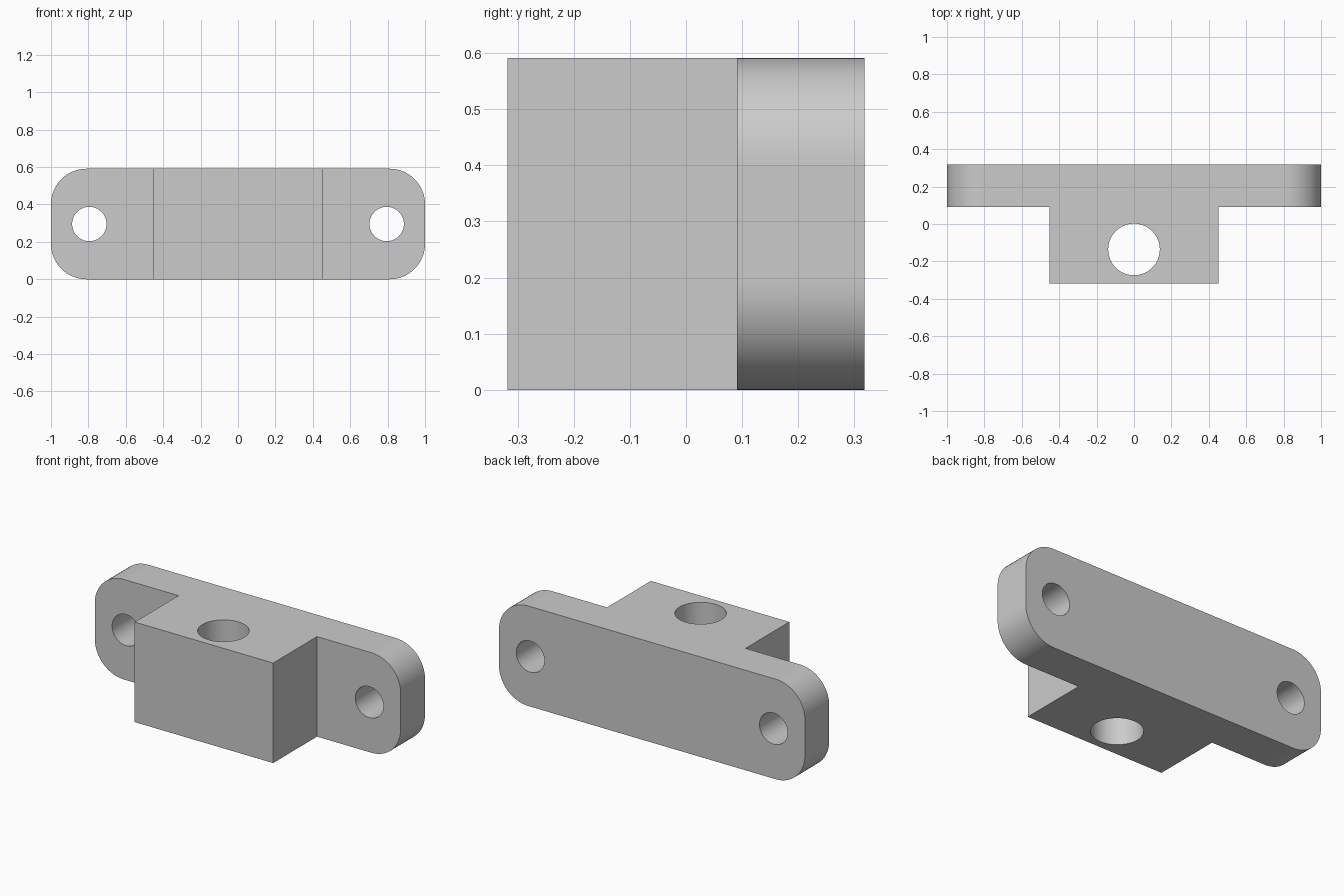
import bpy
import bmesh
from math import radians
from mathutils import Matrix, Vector

cube = bpy.data.objects.get("Cube")
if cube:
    bpy.data.objects.remove(cube, do_unlink=True)

HEIGHT = 0.591
BACK, STEP = 0.318, 0.091
BLOCK_X = 0.4525
CORNER = 0.19
GREY = (0.6, 0.6, 0.6, 1)

grey = bpy.data.materials.new("plain grey")
grey.use_nodes = True
grey.diffuse_color = GREY
grey.node_tree.nodes["Principled BSDF"].inputs["Base Color"].default_value = GREY


def to_object(name, bm):
    mesh = bpy.data.meshes.new(name)
    bm.to_mesh(mesh)
    bm.free()
    mesh.materials.append(grey)
    obj = bpy.data.objects.new(name, mesh)
    bpy.context.collection.objects.link(obj)
    return obj


def drill(target, name, radius, location, tilt):
    """Cut a round through hole with a temporary cylinder."""
    bm = bmesh.new()
    matrix = Matrix.Translation(location) @ Matrix.Rotation(radians(tilt), 4, "X")
    bmesh.ops.create_cone(bm, cap_ends=True, segments=64, radius1=radius,
                          radius2=radius, depth=1, matrix=matrix)
    cutter = to_object(name, bm)
    cutter.hide_render = True
    mod = target.modifiers.new(name, "BOOLEAN")
    mod.operation = "DIFFERENCE"
    mod.solver = "EXACT"
    mod.object = cutter
    bpy.context.view_layer.objects.active = target
    bpy.ops.object.modifier_apply(modifier=mod.name)
    bpy.data.objects.remove(cutter, do_unlink=True)


# Body: T-shaped outline raised to full height
half = [(BLOCK_X, -BACK), (BLOCK_X, STEP), (1, STEP), (1, BACK)]
outline = half + [(-x, y) for x, y in reversed(half)]
bm = bmesh.new()
base = bm.faces.new([bm.verts.new((x, y, 0)) for x, y in outline])
raised = bmesh.ops.extrude_face_region(bm, geom=[base])["geom"]
bmesh.ops.translate(bm, vec=(0, 0, HEIGHT),
                    verts=[v for v in raised if isinstance(v, bmesh.types.BMVert)])
bmesh.ops.recalc_face_normals(bm, faces=bm.faces)

# Rounded corners: only the four short edges running front to back at the ends
corners = []
for edge in bm.edges:
    a, b = (v.co for v in edge.verts)
    if abs(a.x) > 0.99 and abs(a.x - b.x) < 0.01 and abs(a.z - b.z) < 0.01:
        corners.append(edge)
bmesh.ops.bevel(bm, geom=corners, offset=CORNER, segments=16,
                profile=0.5, affect="EDGES")
body = to_object("mounting_bracket", bm)

# Upright bore through the block, screw holes through the ears
drill(body, "bore_cutter", 0.138, Vector((0, -0.136, HEIGHT / 2)), 0)
for side in (-1, 1):
    drill(body, "screw_cutter", 0.092, Vector((side * 0.795, 0.2, HEIGHT / 2)), 90)

# Curved walls smooth, axis-aligned faces flat
for face in body.data.polygons:
    face.use_smooth = max(abs(c) for c in face.normal) < 0.9999
bpy.ops.object.select_all(action="DESELECT")
